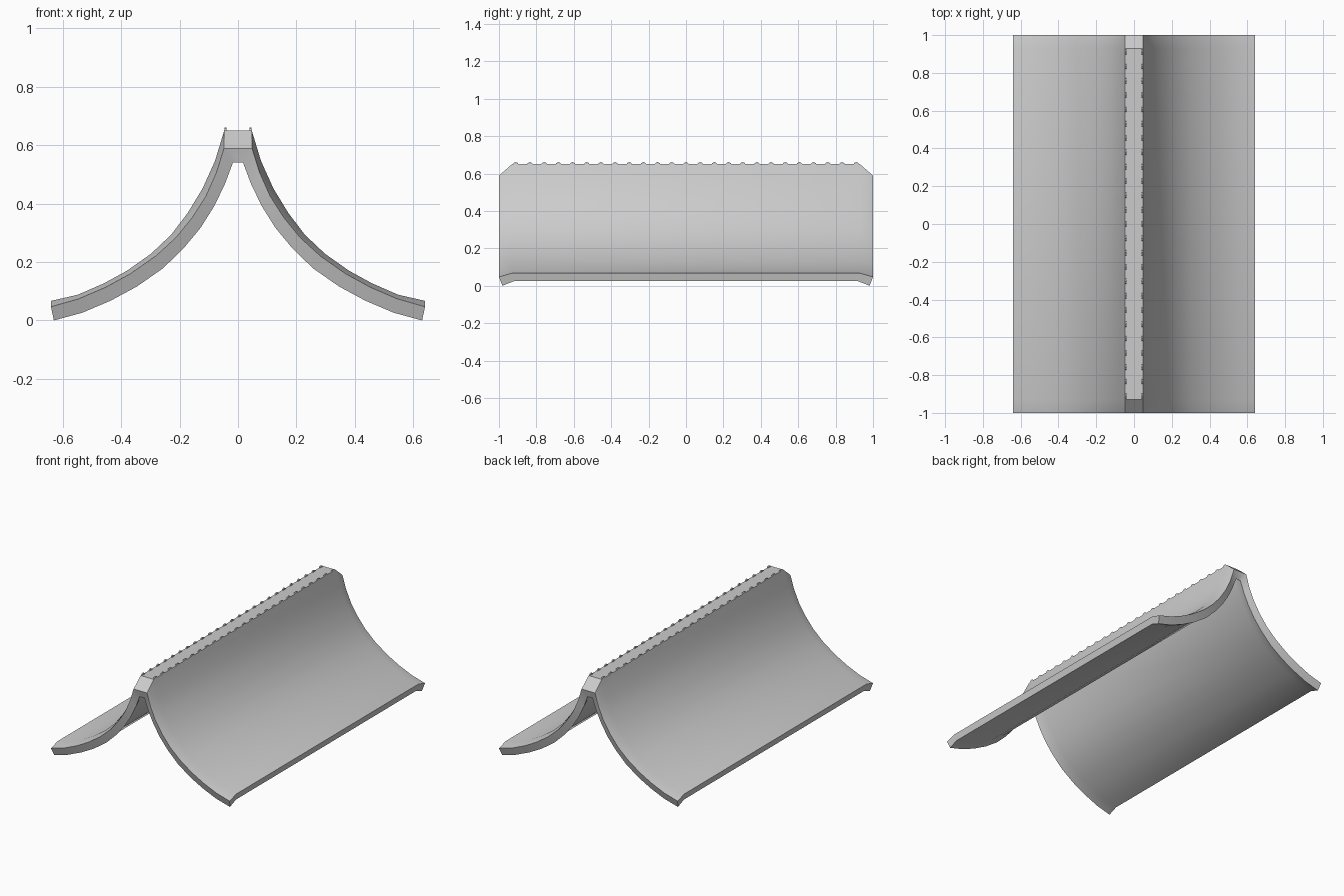
import bpy, bmesh, math
from mathutils import Matrix

if "Cube" in bpy.data.objects:
    bpy.data.objects.remove(bpy.data.objects["Cube"])

# Right half of the curved roof section, ridge to eave (x, z)
mid_outer = [(0.047, 0.65), (0.079, 0.545), (0.121, 0.452), (0.172, 0.368), (0.229, 0.293),
             (0.298, 0.228), (0.380, 0.170), (0.459, 0.127), (0.548, 0.088), (0.64, 0.067)]
end_outer = [(0.048, 0.589), (0.073, 0.508), (0.110, 0.425), (0.156, 0.353), (0.212, 0.284),
             (0.281, 0.221), (0.368, 0.160), (0.452, 0.114), (0.545, 0.074), (0.64, 0.047)]
end_inner = [(0.017, 0.541), (0.045, 0.466), (0.082, 0.390), (0.128, 0.317), (0.185, 0.248),
             (0.257, 0.178), (0.346, 0.116), (0.435, 0.068), (0.531, 0.027), (0.63, 0.0)]
mid_inner = [(i[0] + m[0] - e[0], i[1] + m[1] - e[1])
             for i, m, e in zip(end_inner, mid_outer, end_outer)]
mid_inner[-1] = (0.63, 0.024)


def finish(name, bm):
    bmesh.ops.recalc_face_normals(bm, faces=bm.faces)
    me = bpy.data.meshes.new(name)
    bm.to_mesh(me)
    bm.free()
    ob = bpy.data.objects.new(name, me)
    bpy.context.collection.objects.link(ob)
    return ob


def full(half):
    return [(-x, z) for x, z in reversed(half)] + half


# Roof shell: closed section rings, drooping at both gable ends
rings = [(-1, -0.982, end_outer, end_inner), (-0.93, -0.92, mid_outer, mid_inner),
         (0.93, 0.92, mid_outer, mid_inner), (1, 0.982, end_outer, end_inner)]
bm = bmesh.new()
loops = []
for yo, yi, outer, inner in rings:
    top = [bm.verts.new((x, yo, z)) for x, z in full(outer)]
    low = [bm.verts.new((x, yi, z)) for x, z in full(inner)]
    loops.append(top + low[::-1])
n = len(loops[0])
for a, b in zip(loops, loops[1:]):
    for i in range(n):
        j = (i + 1) % n
        bm.faces.new((a[i], a[j], b[j], b[i]))
for ring in (loops[0], loops[-1]):
    for i in range(n // 2 - 1):
        bm.faces.new((ring[i], ring[i + 1], ring[n - 2 - i], ring[n - 1 - i]))
roof = finish("roof_shell", bm)
bpy.context.view_layer.objects.active = roof
roof.select_set(True)
bpy.ops.object.shade_smooth_by_angle(angle=math.radians(30))

# Small rounded crests along both ridge edges
bm = bmesh.new()
count = 25
for side in (-1, 1):
    for k in range(count):
        y = -0.91 + 1.82 * k / (count - 1)
        m = Matrix.Translation((side * 0.043, y, 0.645)) @ Matrix.Rotation(math.pi / 2, 4, 'Y')
        bmesh.ops.create_cone(bm, cap_ends=True, segments=8, radius1=0.016, radius2=0.016,
                              depth=0.008, matrix=m)
finish("ridge_crests", bm)
